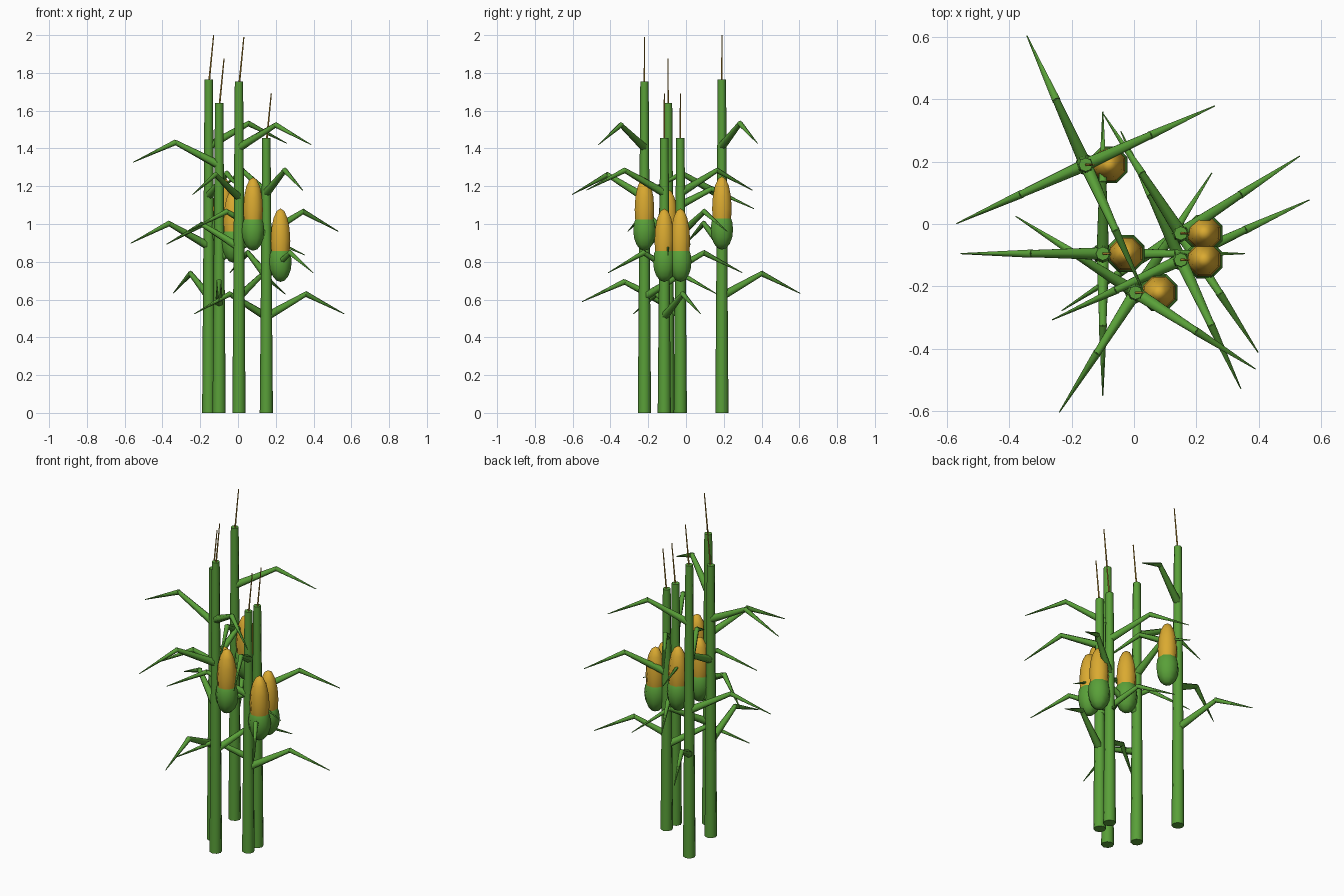
import bpy
import bmesh
from math import radians, cos, sin
from mathutils import Matrix, Vector

if "Cube" in bpy.data.objects:
    bpy.data.objects.remove(bpy.data.objects["Cube"], do_unlink=True)


def material(name, rgb):
    mat = bpy.data.materials.new(name)
    mat.use_nodes = True
    color = (*rgb, 1)
    mat.diffuse_color = color
    mat.node_tree.nodes["Principled BSDF"].inputs["Base Color"].default_value = color
    return mat


GREEN = material("leaf green", (0.10, 0.35, 0.04))
YELLOW = material("kernel yellow", (0.70, 0.40, 0.03))
STRAW = material("tassel straw", (0.55, 0.32, 0.04))


def finish(name, bm, mat):
    mesh = bpy.data.meshes.new(name)
    bm.to_mesh(mesh)
    bm.free()
    mesh.materials.append(mat)
    for face in mesh.polygons:
        face.use_smooth = True
    mesh.set_sharp_from_angle(angle=radians(62))
    obj = bpy.data.objects.new(name, mesh)
    bpy.context.collection.objects.link(obj)
    return obj


def add_cone(bm, start, end, r_start, r_end, sides):
    """Tapered rod between two points."""
    axis = end - start
    matrix = (Matrix.Translation((start + end) / 2)
              @ axis.to_track_quat("Z", "Y").to_matrix().to_4x4())
    bmesh.ops.create_cone(bm, cap_ends=True, segments=sides, radius1=r_start,
                          radius2=r_end, depth=axis.length, matrix=matrix)


def rod(name, start, end, r_start, r_end, sides, mat):
    bm = bmesh.new()
    add_cone(bm, start, end, r_start, r_end, sides)
    return finish(name, bm, mat)


def ellipsoid(name, center, radius, half_height, mat):
    bm = bmesh.new()
    matrix = (Matrix.Translation(center)
              @ Matrix.Rotation(radians(22.5), 4, "Z")
              @ Matrix.Diagonal((radius, radius, half_height, 1)))
    bmesh.ops.create_uvsphere(bm, u_segments=8, v_segments=8, radius=1, matrix=matrix)
    return finish(name, bm, mat)


def leaf(name, base, angle):
    """Leaf that rises to a kink and then droops to its tip."""
    out = Vector((cos(angle), sin(angle), 0))
    kink = base + out * 0.235 + Vector((0, 0, 0.122))
    tip = base + out * 0.455 + Vector((0, 0, 0.015))
    bm = bmesh.new()
    add_cone(bm, base, kink, 0.023, 0.013, 6)
    add_cone(bm, kink - out * 0.008, tip, 0.015, 0.002, 6)
    return finish(name, bm, GREEN)


def corn_plant(tag, x, y, height, first_angle):
    foot = Vector((x, y, 0))
    top = Vector((x, y, height))
    rod(f"stalk_{tag}", foot, top, 0.035, 0.022, 8, GREEN)
    rod(f"tassel_{tag}", top - Vector((0, 0, 0.03)),
        top + Vector((0.026, 0, 0.235)), 0.005, 0.003, 6, STRAW)

    # Four leaves spiral up the stalk by quarter turns
    for i in range(4):
        base = foot + Vector((0, 0, height * (0.35 + 0.15 * i)))
        leaf(f"leaf_{tag}_{i + 1}", base, radians(first_angle + 90 * i))

    # Ear on the left side: husk cup with the cob rising out of it
    ear = foot + Vector((0.075, 0, height * 0.55))
    ellipsoid(f"husk_{tag}", ear, 0.064, 0.107, GREEN)
    ellipsoid(f"cob_{tag}", ear + Vector((0, 0, 0.11)), 0.056, 0.172, YELLOW)


# Tag, x, y, height, direction of the lowest leaf
PLANTS = [
    ("back", -0.155, 0.19, 1.765, 114.5),
    ("right", -0.10, -0.095, 1.64, 270),
    ("front", 0.005, -0.22, 1.755, 57.5),
    ("left_front", 0.15, -0.115, 1.455, 25),
    ("left_back", 0.15, -0.03, 1.455, 213),
]
for plant in PLANTS:
    corn_plant(*plant)
